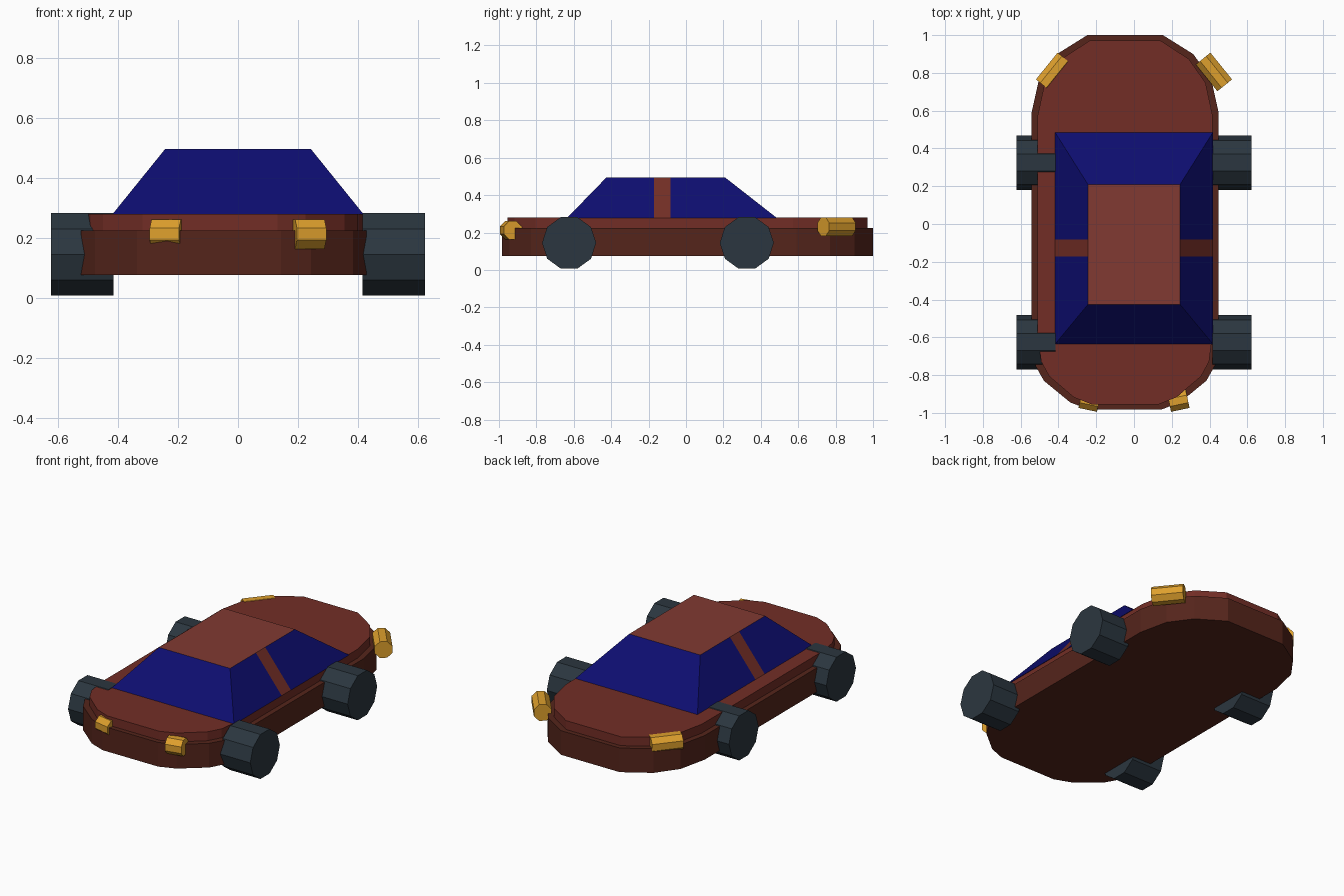
import bpy, bmesh, math
from mathutils import Vector

if "Cube" in bpy.data.objects:
    bpy.data.objects.remove(bpy.data.objects["Cube"])


def material(name, rgb):
    m = bpy.data.materials.new(name)
    m.diffuse_color = (*rgb, 1)
    m.use_nodes = True
    m.node_tree.nodes["Principled BSDF"].inputs["Base Color"].default_value = m.diffuse_color
    return m


LOWER = material("dark_red", (0.09, 0.018, 0.011))
BODY = material("red", (0.17, 0.027, 0.019))
ROOF = material("light_red", (0.22, 0.042, 0.032))
GLASS = material("blue_glass", (0.004, 0.004, 0.16))
TYRE = material("tyre", (0.024, 0.037, 0.05))
LAMP = material("amber", (0.73, 0.35, 0.026))


def make_object(name, bm, mats):
    bmesh.ops.recalc_face_normals(bm, faces=bm.faces[:])
    mesh = bpy.data.meshes.new(name)
    bm.to_mesh(mesh)
    bm.free()
    for m in mats:
        mesh.materials.append(m)
    ob = bpy.data.objects.new(name, mesh)
    bpy.context.collection.objects.link(ob)
    return ob


def slab(name, outline, z0, z1, mat):
    bm = bmesh.new()
    face = bm.faces.new([bm.verts.new((x, y, z0)) for x, y in outline])
    ext = bmesh.ops.extrude_face_region(bm, geom=[face], use_keep_orig=True)
    top = [v for v in ext["geom"] if isinstance(v, bmesh.types.BMVert)]
    bmesh.ops.translate(bm, verts=top, vec=(0, 0, z1 - z0))
    return make_object(name, bm, [mat])


def cylinder(name, sides, radius, length, loc, yaw, roll, mat):
    # cylinder lying along x, roll turns its facets, yaw turns it about z
    bpy.ops.mesh.primitive_cylinder_add(vertices=sides, radius=radius, depth=length)
    ob = bpy.context.object
    ob.name = name
    ob.rotation_mode = 'ZYX'
    from mathutils import Matrix
    ob.data.transform(Matrix.Rotation(yaw, 4, 'Z') @ Matrix.Rotation(math.pi / 2, 4, 'Y')
                      @ Matrix.Rotation(roll, 4, 'Z'))
    ob.location = loc
    ob.data.materials.append(mat)
    return ob


# Body: rounded outline, set slightly off centre, in two stacked slabs
CX = -0.047
half = [(0.2, 1.0), (0.36, 0.9), (0.455, 0.77), (0.495, 0.59), (0.495, -0.6),
        (0.475, -0.75), (0.43, -0.83), (0.29, -0.945), (0.19, -0.983)]
outline = half + [(-x, y) for x, y in reversed(half)]
slab("lower_body", [(x + CX, y) for x, y in outline], 0.075, 0.224, LOWER)
slab("upper_body", [(x * 0.936 + CX, y * 0.971) for x, y in outline], 0.224, 0.279, BODY)

# Cabin: tapered block, red roof and door pillars, blue windows
bm = bmesh.new()
rings = [[bm.verts.new((sx * w, y, z)) for sx, y in ((-1, y0), (1, y0), (1, y1), (-1, y1))]
         for w, y0, y1, z in ((0.419, -0.637, 0.487, 0.277), (0.243, -0.425, 0.208, 0.495))]
bm.faces.new(rings[0])
bm.faces.new(rings[1])
for i in range(4):
    j = (i + 1) % 4
    bm.faces.new((rings[0][i], rings[0][j], rings[1][j], rings[1][i]))
for y in (-0.172, -0.082):
    bmesh.ops.bisect_plane(bm, geom=bm.verts[:] + bm.edges[:] + bm.faces[:],
                           plane_co=Vector((0, y, 0)), plane_no=Vector((0, 1, 0)))
bmesh.ops.recalc_face_normals(bm, faces=bm.faces[:])
for f in bm.faces:
    pillar = -0.172 < f.calc_center_median().y < -0.082 and abs(f.normal.y) < 0.1
    if f.normal.z > 0.95:
        f.material_index = 1
    elif pillar:
        f.material_index = 2
make_object("cabin", bm, [GLASS, ROOF, BODY])

# Wheels and lamps, mirrored left and right
for side, s in (("left", -1), ("right", 1)):
    for end, y in (("front", -0.625), ("rear", 0.325)):
        cylinder(f"{end}_{side}_wheel", 10, 0.1445, 0.207,
                 (s * 0.519, y, 0.1445), 0, 0, TYRE)
    cylinder(f"{side}_headlamp", 8, 0.053, 0.1, (s * 0.235, -0.936, 0.212),
             s * math.radians(12), math.pi / 8, LAMP)
    cylinder(f"{side}_tail_lamp", 8, 0.054, 0.182, (s * 0.423, 0.805, 0.231),
             -s * math.radians(51), math.pi / 8, LAMP)
